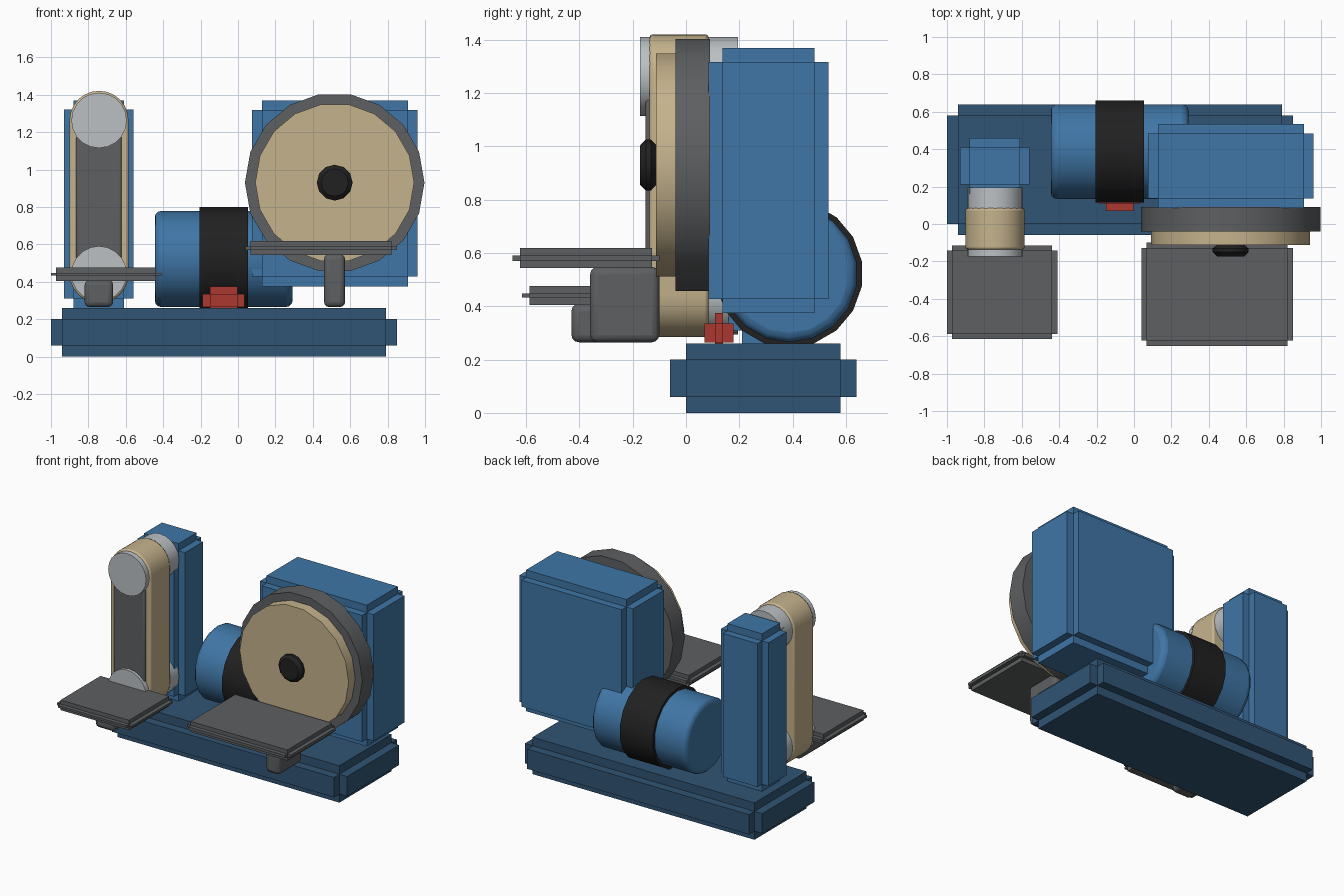
import bpy, bmesh, math
from mathutils import Matrix, Vector

if "Cube" in bpy.data.objects:
    bpy.data.objects.remove(bpy.data.objects["Cube"], do_unlink=True)


def material(name, colour):
    m = bpy.data.materials.new(name)
    m.use_nodes = True
    m.diffuse_color = (*colour, 1)
    m.node_tree.nodes["Principled BSDF"].inputs["Base Color"].default_value = (*colour, 1)
    return m


BLUE = material("machine blue", (0.05, 0.18, 0.38))
NAVY = material("base navy", (0.03, 0.09, 0.175))
TAN = material("abrasive tan", (0.56, 0.45, 0.265))
GREY = material("cast grey", (0.11, 0.115, 0.12))
SILVER = material("roller silver", (0.5, 0.53, 0.55))
BLACK = material("rubber black", (0.015, 0.015, 0.015))
RED = material("switch red", (0.4, 0.04, 0.03))


def finish(name, bm, mat, smooth=False, bevel=0, segments=3):
    bmesh.ops.recalc_face_normals(bm, faces=bm.faces)
    mesh = bpy.data.meshes.new(name)
    bm.to_mesh(mesh)
    bm.free()
    mesh.materials.append(mat)
    ob = bpy.data.objects.new(name, mesh)
    bpy.context.collection.objects.link(ob)
    if bevel:
        mod = ob.modifiers.new("rounded edges", "BEVEL")
        mod.width, mod.segments = bevel, segments
        mod.limit_method, mod.angle_limit = "ANGLE", math.radians(40)
    if smooth:
        bpy.ops.object.select_all(action="DESELECT")
        ob.select_set(True)
        bpy.context.view_layer.objects.active = ob
        bpy.ops.object.shade_smooth_by_angle(angle=math.radians(32))
    return ob


def add_box(bm, lo, hi):
    lo, hi = Vector(lo), Vector(hi)
    bmesh.ops.create_cube(bm, size=1, matrix=Matrix.Translation((lo + hi) / 2)
                          @ Matrix.Diagonal((*(hi - lo), 1)))


def rounded_box(name, lo, hi, mat, bevel):
    bm = bmesh.new()
    add_box(bm, lo, hi)
    return finish(name, bm, mat, True, bevel)


def notched_box(name, lo, hi, notch, mat):
    """Block with a square step cut along each edge: three crossed slabs."""
    bm = bmesh.new()
    for axis in range(3):
        inset = Vector((notch,) * 3)
        inset[axis] = 0
        add_box(bm, Vector(lo) + inset, Vector(hi) - inset)
    return finish(name, bm, mat)


def cylinder(name, axis, a, b, centre, radius, mat, sides=18, bevel=0, segments=3):
    """Cylinder from a to b along x or y; centre gives the other two coordinates."""
    bm = bmesh.new()
    ring = []
    for i in range(sides):
        t = math.tau * i / sides
        u, v = radius * math.cos(t), radius * math.sin(t)
        if axis == "x":
            p = (a, centre[0] + v, centre[1] + u)
        else:
            p = (centre[0] + u, a, centre[1] + v)
        ring.append(bm.verts.new(p))
    extrude(bm, ring, axis, b - a)
    return finish(name, bm, mat, True, bevel, segments)


def extrude(bm, ring, axis, depth):
    face = bm.faces.new(ring)
    out = bmesh.ops.extrude_face_region(bm, geom=[face])["geom"]
    offset = (depth, 0, 0) if axis == "x" else (0, depth, 0)
    bmesh.ops.translate(bm, vec=offset, verts=[g for g in out if isinstance(g, bmesh.types.BMVert)])


# Base and housings
notched_box("base", (-1, -0.06, 0), (0.85, 0.64, 0.26), 0.06, NAVY)
notched_box("disc_housing", (0.075, 0.085, 0.375), (0.96, 0.535, 1.37), 0.052, BLUE)
notched_box("belt_tower", (-0.93, 0.16, 0.26), (-0.56, 0.46, 1.37), 0.05, BLUE)

# Sanding disc with hub
DISC = (0.517, 0.93)
cylinder("disc_plate", "y", -0.04, 0.09, DISC, 0.48, GREY)
cylinder("abrasive_disc", "y", -0.113, -0.04, DISC, 0.425, TAN)
cylinder("disc_hub", "y", -0.173, -0.11, DISC, 0.096, BLACK, 12, 0.022, 1)

# Sanding belt: a stadium outline around two rollers
BELT_X, LOW, HIGH = -0.743, 0.443, 1.263
bm = bmesh.new()
outline = []
for z, start in ((HIGH, 0), (LOW, math.pi)):
    for i in range(13):
        t = start + math.pi * i / 12
        outline.append(bm.verts.new((BELT_X + 0.158 * math.cos(t), -0.137, z + 0.158 * math.sin(t))))
extrude(bm, outline, "y", 0.222)
finish("sanding_belt", bm, TAN, True, 0.012, 2)
for label, z in (("lower", LOW), ("upper", HIGH)):
    cylinder(label + "_roller", "y", -0.173, 0.195, (BELT_X, z), 0.148, SILVER, 20)
rounded_box("platen", (-0.865, -0.152, 0.5), (-0.622, 0, 1.18), GREY, 0.012)

# Work tables and their brackets
notched_box("disc_table", (0.04, -0.652, 0.543), (0.85, -0.1, 0.618), 0.028, GREY)
notched_box("belt_table", (-1, -0.615, 0.405), (-0.41, -0.115, 0.476), 0.028, GREY)
rounded_box("disc_table_bracket", (0.46, -0.36, 0.265), (0.573, -0.1, 0.548), GREY, 0.028)
rounded_box("belt_table_bracket", (-0.82, -0.43, 0.265), (-0.667, -0.1, 0.41), GREY, 0.028)

# Motor with band and switch
MOTOR = (0.387, 0.522)
cylinder("motor", "x", -0.445, 0.292, MOTOR, 0.257, BLUE, bevel=0.035)
cylinder("motor_band", "x", -0.205, 0.053, MOTOR, 0.277, BLACK)
notched_box("switch", (-0.19, 0.07, 0.225), (0.035, 0.178, 0.375), 0.039, RED)
